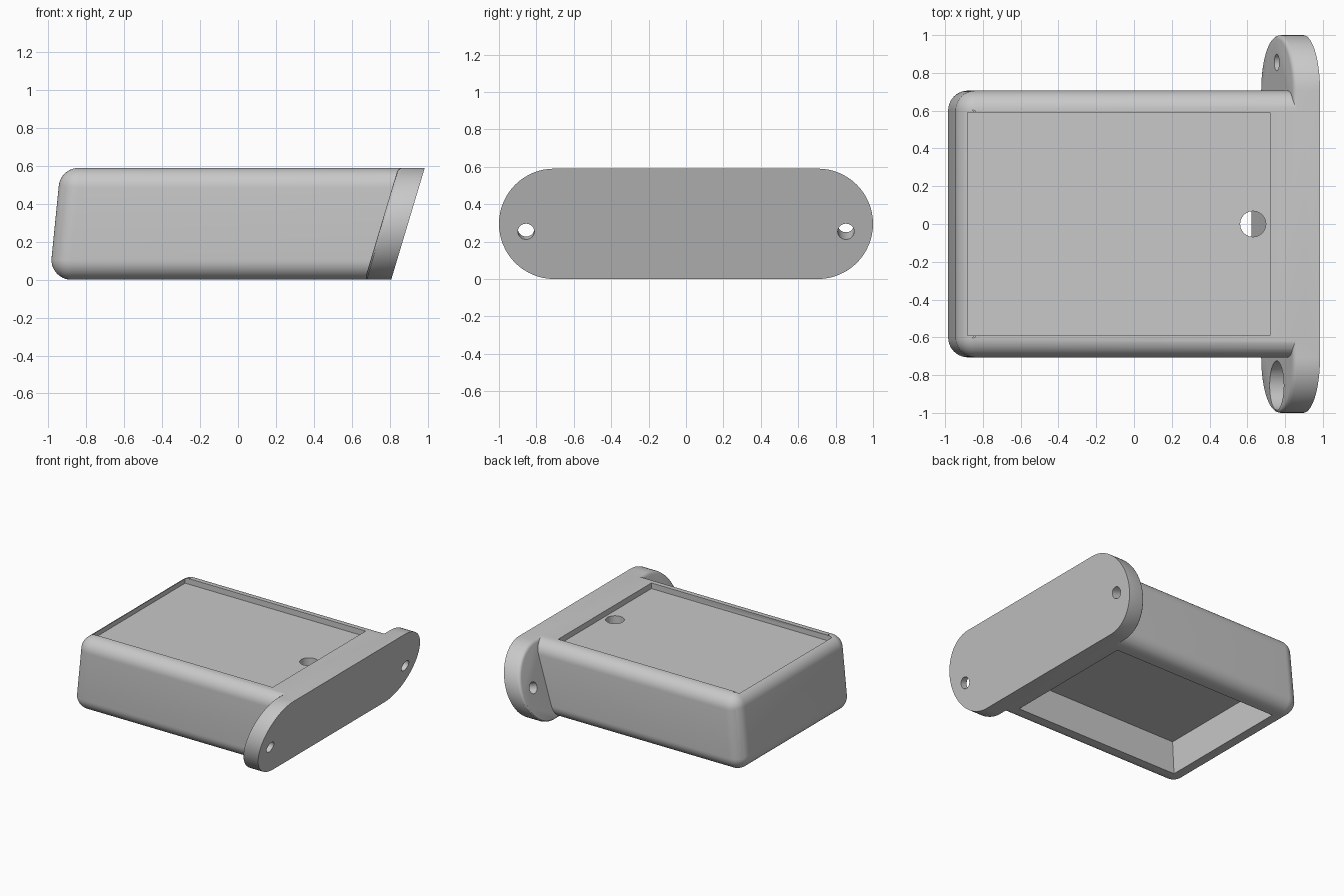
import bpy, bmesh, math
from mathutils import Vector, Matrix

if "Cube" in bpy.data.objects:
    bpy.data.objects.remove(bpy.data.objects["Cube"])

LEAN = 0.3          # sideways lean of the mounting end per unit of height
HEIGHT = 0.59
HALF = 0.706        # half depth of the case
ROUND = 0.105       # radius of the case edges
INNER, OUTER = 0.668, 0.808   # plate faces at floor level
CEILING = 0.262     # height of the hollow underneath

grey = bpy.data.materials.new("matte grey")
grey.use_nodes = True
colour = (0.58, 0.58, 0.58, 1)
grey.diffuse_color = colour
grey.node_tree.nodes["Principled BSDF"].inputs["Base Color"].default_value = colour


def finish(name, bm):
    bmesh.ops.recalc_face_normals(bm, faces=bm.faces)
    mesh = bpy.data.meshes.new(name)
    bm.to_mesh(mesh)
    bm.free()
    mesh.materials.append(grey)
    obj = bpy.data.objects.new(name, mesh)
    bpy.context.collection.objects.link(obj)
    return obj


def loft(ring_a, ring_b):
    """Closed solid between two matching rings of points."""
    bm = bmesh.new()
    a = [bm.verts.new(p) for p in ring_a]
    b = [bm.verts.new(p) for p in ring_b]
    bm.faces.new(a)
    bm.faces.new(b)
    for i in range(len(a)):
        j = (i + 1) % len(a)
        bm.faces.new((a[i], a[j], b[j], b[i]))
    bmesh.ops.recalc_face_normals(bm, faces=bm.faces)
    return bm


def block(z0, z1, left, right, half):
    """Box whose ends follow left(z) and right(z)."""
    def ring(z):
        return [(left(z), -half, z), (right(z), -half, z),
                (right(z), half, z), (left(z), half, z)]
    return loft(ring(z0), ring(z1))


def rod(start, end, radius):
    axis = end - start
    bm = bmesh.new()
    bmesh.ops.create_cone(bm, cap_ends=True, segments=40, radius1=radius,
                          radius2=radius, depth=axis.length)
    turn = axis.to_track_quat('Z', 'Y').to_matrix().to_4x4()
    bmesh.ops.transform(bm, matrix=turn, verts=bm.verts)
    bmesh.ops.translate(bm, vec=(start + end) / 2, verts=bm.verts)
    return bm


def combine(obj, bm, operation='DIFFERENCE'):
    tool = finish("tool", bm)
    tool.hide_render = True
    mod = obj.modifiers.new("combine", 'BOOLEAN')
    mod.operation = operation
    mod.solver = 'EXACT'
    mod.object = tool
    bpy.context.view_layer.objects.active = obj
    bpy.ops.object.modifier_apply(modifier=mod.name)
    bpy.data.objects.remove(tool)


def inner_face(z):
    return INNER + LEAN * z


normal = Vector((1, 0, -LEAN)).normalized()

# Case: hull of corner balls, sliced off inside the leaning plate
bm = bmesh.new()
for z in (ROUND, HEIGHT - ROUND):
    left = -0.995 + 0.1 * z + ROUND * math.sqrt(1.01)
    for x in (left, 1.2):
        for y in (ROUND - HALF, HALF - ROUND):
            bmesh.ops.create_uvsphere(bm, u_segments=40, v_segments=20, radius=ROUND,
                                      matrix=Matrix.Translation((x, y, z)))
hull = bmesh.ops.convex_hull(bm, input=bm.verts)
bmesh.ops.delete(bm, geom=list({g for g in hull["geom_interior"] + hull["geom_unused"]
                                if isinstance(g, bmesh.types.BMVert)}), context='VERTS')
cut = bmesh.ops.bisect_plane(bm, geom=bm.verts[:] + bm.edges[:] + bm.faces[:],
                             plane_co=(INNER + 0.06, 0, 0), plane_no=normal,
                             clear_outer=True)
bmesh.ops.contextual_create(bm, geom=[g for g in cut["geom_cut"]
                                      if isinstance(g, bmesh.types.BMEdge)])
bmesh.ops.dissolve_limit(bm, angle_limit=0.01, verts=bm.verts, edges=bm.edges)
case = finish("case_with_mounting_plate", bm)

# Mounting plate: leaning slab with round ends and a softened inner rim
radius = HEIGHT / 2
outline = []
for side in (1, -1):
    for i in range(33):
        angle = math.pi * i / 32 - math.pi / 2
        outline.append((side * (1 - radius + radius * math.cos(angle)),
                        radius + side * radius * math.sin(angle)))
bm = loft([(inner_face(z), y, z) for y, z in outline],
          [(OUTER + LEAN * z, y, z) for y, z in outline])
rim = [e for e in bm.edges
       if all(abs(v.co.x - inner_face(v.co.z)) < 0.001 for v in e.verts)]
bmesh.ops.bevel(bm, geom=rim, offset=0.02, segments=3, profile=0.5, affect='EDGES')
combine(case, bm, 'UNION')

# Shallow label recess on top
combine(case, block(0.545, 0.7, lambda z: -0.882, lambda z: 0.72, 0.59))
# Hollow on the underside, its end parallel to the plate
combine(case, block(-0.1, CEILING, lambda z: -0.845 + 0.05 * z,
                    lambda z: 0.622 + LEAN * z, 0.555))
# Cable hole from the recess into the hollow
combine(case, rod(Vector((0.63, 0, CEILING - 0.01)), Vector((0.63, 0, 0.65)), 0.068))

# Screw holes square to the plate, one with a counterbore on the inner face
for side in (1, -1):
    centre = Vector((inner_face(0.292), side * 0.855, 0.292))
    outside = centre - normal * 0.1
    combine(case, rod(outside, centre + normal * 0.3, 0.044))
    if side < 0:
        combine(case, rod(outside, centre + normal * 0.08, 0.13))

case.select_set(True)
bpy.context.view_layer.objects.active = case
bpy.ops.object.shade_smooth_by_angle(angle=math.radians(30))
